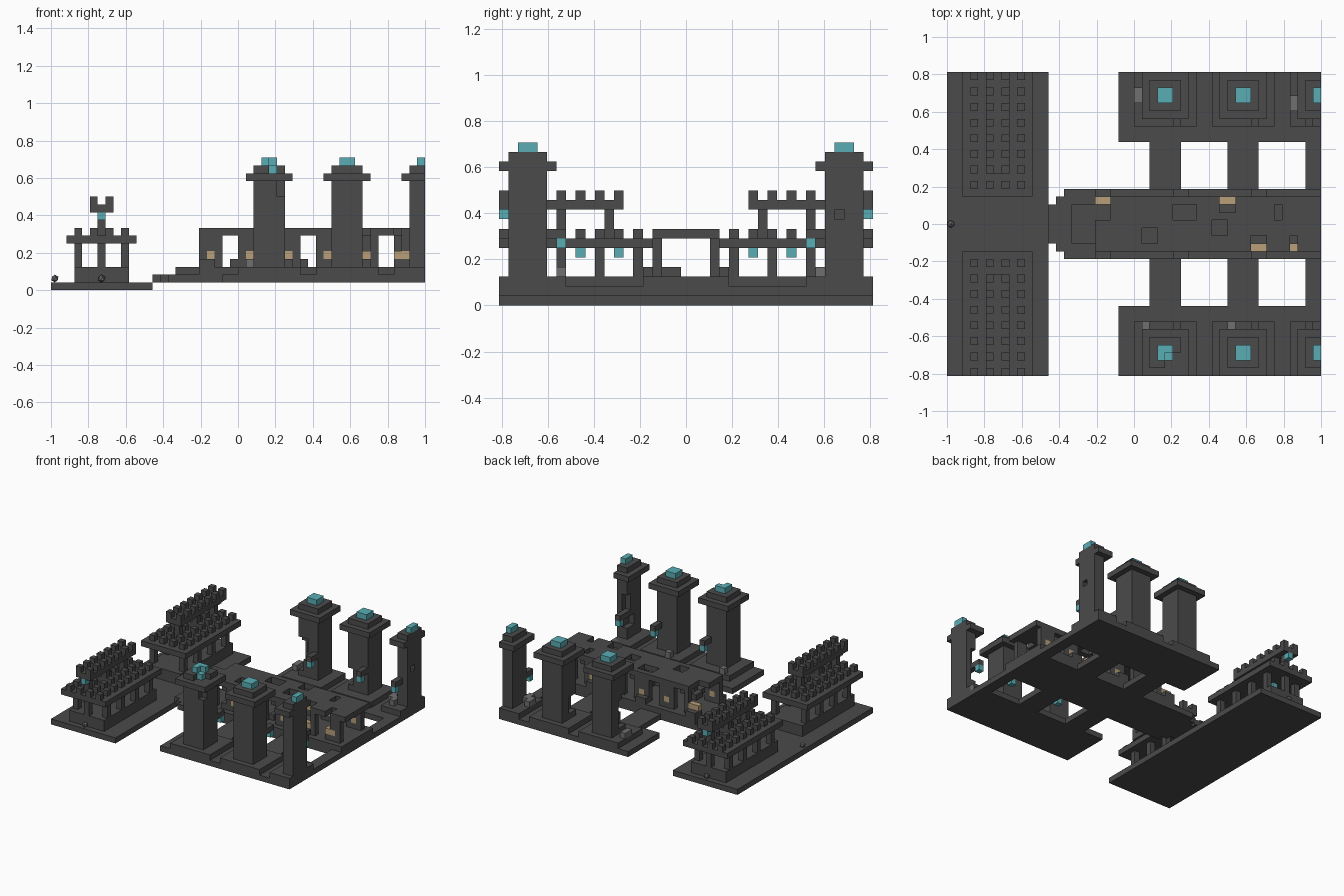
import bpy, bmesh
from mathutils import Vector
from itertools import product

cube = bpy.data.objects.get("Cube")
if cube:
    bpy.data.objects.remove(cube, do_unlink=True)

U = 1 / 24            # size of one building block
NX, NY = 48, 39       # footprint in blocks


def material(name, rgb):
    m = bpy.data.materials.new(name)
    m.use_nodes = True
    m.diffuse_color = (*rgb, 1)
    m.node_tree.nodes["Principled BSDF"].inputs["Base Color"].default_value = (*rgb, 1)
    return m


STONE = material("dark stone", (0.07, 0.07, 0.07))
TEAL = material("teal crystal", (0.1, 0.42, 0.46))
TAN = material("tan lamp", (0.48, 0.35, 0.19))
GREY = material("grey rubble", (0.16, 0.16, 0.16))


def place(i, j, k):
    return Vector(((i - NX / 2) * U, (j - NY / 2) * U, k * U))


def box(x, y, z):
    """Blocks from the start to the end of each (start, end) span."""
    return set(product(range(*x), range(*y), range(*z)))


def flip(cells):
    """Mirror blocks from the front half to the back half."""
    return {(i, NY - 1 - j, k) for i, j, k in cells}


def finish(name, bm, mat):
    me = bpy.data.meshes.new(name)
    bm.to_mesh(me)
    bm.free()
    me.materials.append(mat)
    ob = bpy.data.objects.new(name, me)
    bpy.context.collection.objects.link(ob)
    return ob


def build(name, cells, mat):
    """Skin a set of blocks with its outer faces only."""
    bm = bmesh.new()
    corners = ((0, 0), (1, 0), (1, 1), (0, 1))
    for c in cells:
        for axis, side in product(range(3), (0, 1)):
            n = list(c)
            n[axis] += 2 * side - 1
            if tuple(n) in cells:
                continue
            vs = []
            for a, b in corners if side else corners[::-1]:
                p = list(c)
                p[axis] += side
                p[(axis + 1) % 3] += a
                p[(axis + 2) % 3] += b
                vs.append(bm.verts.new(place(*p)))
            bm.faces.new(vs)
    bmesh.ops.remove_doubles(bm, verts=bm.verts, dist=U / 100)
    bmesh.ops.dissolve_limit(bm, angle_limit=0.01, verts=bm.verts, edges=bm.edges)
    return finish(name, bm, mat)


def both(name, cells, mat):
    build("front_" + name, cells, mat)
    build("back_" + name, flip(cells), mat)


# Ground slabs
build("west_slab", box((0, 13), (0, NY), (0, 1)), STONE)
deck = box((22, 48), (0, 9), (1, 2))
for a, b in ((26, 30), (36, 40), (46, 48)):
    deck |= box((a, b), (9, 15), (1, 2))
deck |= flip(deck)
for step in range(3):
    deck |= box((13 + step, 48), (17 - step, 22 + step), (1, 2))
build("east_deck", deck, STONE)

# Columned pavilions with a raised battlement
pav = box((3, 10), (1, 16), (1, 3)) | box((2, 11), (0, 16), (6, 7))
for i, j in product((3, 9), (2, 6, 10, 14)):
    pav |= box((i, i + 1), (j, j + 1), (3, 6))
pav |= box((6, 7), (1, 2), (3, 6))
for i, j in product((3, 5, 7, 9), range(0, 16, 2)):
    pav.add((i, j, 7))
for j in (1, 6, 11):
    pav |= box((6, 7), (j, j + 1), (7, 10))
pav |= box((5, 8), (0, 13), (10, 11))
for i, j in product((5, 7), range(0, 13, 2)):
    pav.add((i, j, 11))
both("pavilion", pav, STONE)
both("pavilion_lamps", {(6, 4, 5), (6, 8, 5), (6, 12, 5), (6, 0, 9)}, TEAL)


# Towers, with broken pieces carved away
def tower(c):
    t = box((c - 4, c + 4), (0, 7), (2, 3)) | box((c - 2, c + 2), (1, 5), (3, 16))
    t |= box((c - 3, c + 3), (0, 6), (14, 15))
    return {p for p in t if p[0] < NX}


damage = {
    ("front", 28): box((28, 30), (1, 3), (15, 16)) | box((29, 30), (1, 2), (12, 14)),
    ("front", 38): set(),
    ("front", 48): box((46, 47), (3, 5), (5, 7)) | box((46, 47), (4, 5), (8, 11)),
    ("back", 28): box((26, 27), (34, 36), (4, 9)) | box((26, 28), (34, 35), (6, 10)),
    ("back", 38): box((36, 37), (34, 36), (4, 7)),
    ("back", 48): box((47, 48), (35, 36), (9, 10)),
}
for (side, c), hole in damage.items():
    body = tower(c)
    gem = {p for p in box((c - 1, c + 1), (2, 4), (16, 17)) if p[0] < NX}
    hook = 29 if c == 28 else 39 if c == 38 else 46
    lamp = {(hook, 6, 6)}
    body |= box((hook, hook + 1), (5, 7), (7, 8))
    if side == "back":
        body, gem, lamp = flip(body), flip(gem), flip(lamp)
    elif c == 28:
        gem = box((27, 28), (2, 4), (16, 17)) | {(28, 2, 15), (28, 3, 16)}
    build(f"{side}_tower_{c}", body - hole, STONE)
    build(f"{side}_tower_crystal_{c}", gem, TEAL)
    build(f"{side}_tower_lamp_{c}", lamp, TEAL)

# Central hall: stepped floor, pierced walls and a ruined roof
hall = box((16, 48), (17, 22), (2, 3)) | box((19, 48), (15, 24), (2, 3))
wall = box((19, 48), (16, 17), (3, 8))
for i in range(22, 48, 5):
    wall -= box((i, i + 2), (16, 17), (3, 7))
for i in range(19, 48, 10):
    wall |= box((i, min(i + 2, 48)), (15, 16), (3, 4))
hall |= wall | flip(wall) | box((19, 48), (17, 22), (7, 8))
broken = ((19, 21, 20, 23), (25, 27, 17, 19), (29, 32, 20, 22), (35, 37, 21, 23),
          (34, 36, 18, 20), (39, 41, 16, 18), (44, 45, 16, 18), (42, 43, 20, 22))
for a, b, c, d in broken:
    hall -= box((a, b), (c, d), (5, 8))
hall |= box((23, 24), (16, 18), (3, 4)) | box((32, 33), (17, 19), (3, 4))
lamps = {(i, 16, 4) for i in (20, 25, 30, 35, 40, 45)} | {(39, 16, 4), (44, 16, 4)}
lamps |= {(i, 22, 4) for i in (19, 20, 25, 30, 35, 36, 40, 45)}
build("hall", hall - lamps, STONE)
build("hall_lamps", lamps, TAN)

# Fallen rubble
rubble = {(24, 5, 2), (25, 6, 3), (36, 6, 3), (44, 35, 3), (45, 34, 3), (45, 33, 3),
          (44, 34, 3), (24, 35, 3), (24, 36, 3), (27, 35, 5), (27, 35, 6), (47, 6, 2)}
build("rubble", rubble, GREY)

# Round boulders on the rim of the west slab
for n, (i, j) in enumerate(((6, 0), (0, 19), (6, 38))):
    bm = bmesh.new()
    bmesh.ops.create_icosphere(bm, subdivisions=1, radius=U / 2)
    bmesh.ops.translate(bm, verts=bm.verts, vec=place(i + 0.5, j + 0.5, 1.5))
    finish(f"boulder_{n}", bm, GREY)
